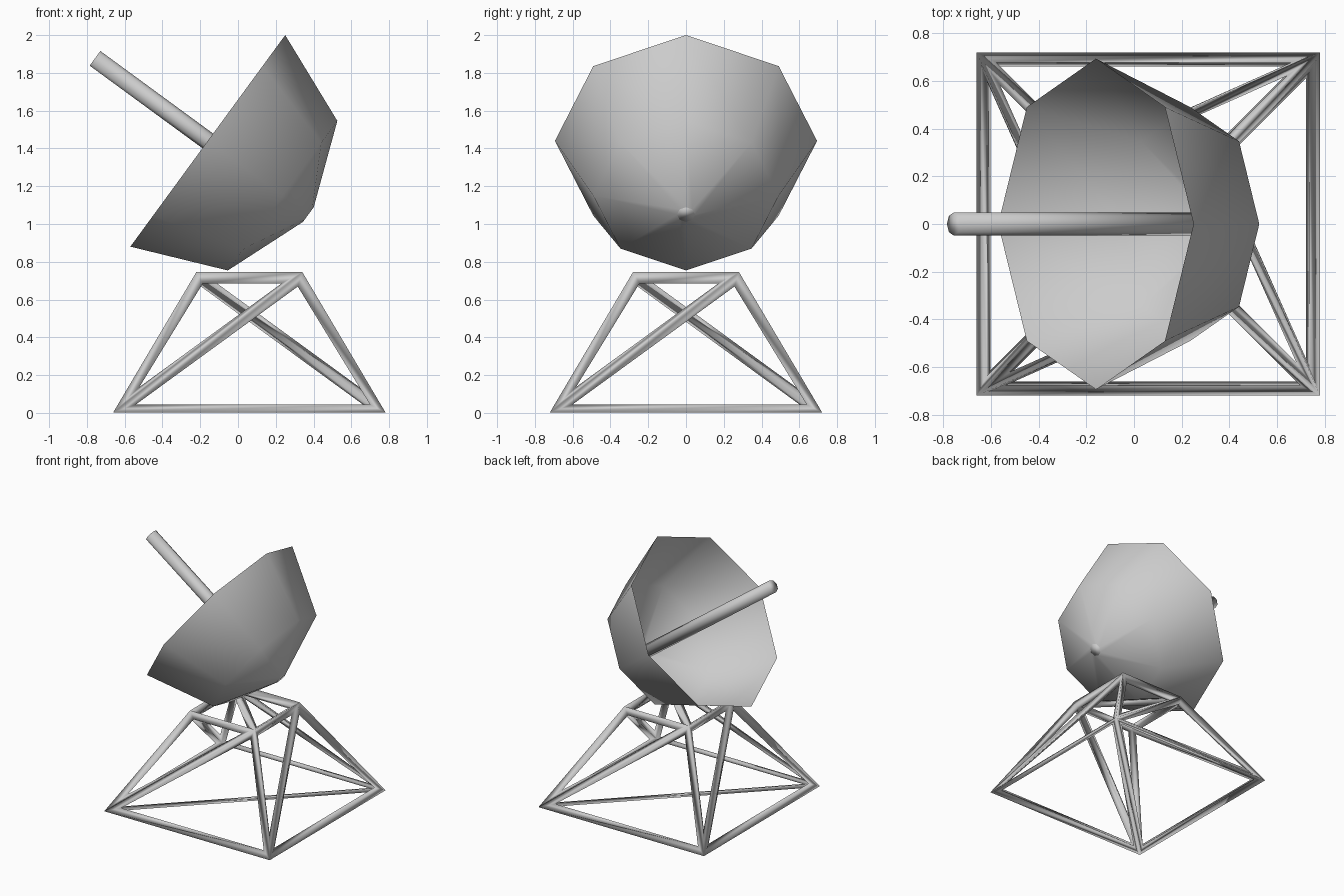
import bpy, bmesh, math
from mathutils import Vector

if "Cube" in bpy.data.objects:
    bpy.data.objects.remove(bpy.data.objects["Cube"])


def finish(bm, name):
    bmesh.ops.recalc_face_normals(bm, faces=bm.faces[:])
    me = bpy.data.meshes.new(name)
    bm.to_mesh(me)
    bm.free()
    for p in me.polygons:
        p.use_smooth = True
    ob = bpy.data.objects.new(name, me)
    bpy.context.collection.objects.link(ob)
    return ob


# Dish axis frame: "back" points out of the bowl's rear, "up" lies in the rim plane
RIM = Vector((-0.16, 0, 1.44))
UP = Vector((0.82, 0, 1.12)).normalized()
SIDE = Vector((0, 1, 0))
BACK = Vector((UP.z, 0, -UP.x))


def revolve(name, profile, sides=8, cap=False):
    """Spin (radius, depth) pairs around the dish axis."""
    bm = bmesh.new()
    rings = []
    for r, d in profile:
        rings.append([bm.verts.new(RIM + BACK * d
                      + (UP * math.cos(a) + SIDE * math.sin(a)) * r)
                      for a in (2 * math.pi * i / sides for i in range(sides))])
    for lo, hi in zip(rings, rings[1:]):
        for i in range(sides):
            j = (i + 1) % sides
            bm.faces.new((lo[i], lo[j], hi[j], hi[i]))
    if cap:
        bm.faces.new(rings[0])
        bm.faces.new(rings[-1])
    return finish(bm, name)


def lattice(name, bm, width, depth):
    """Turn every edge of a closed mesh into a diamond-section bar."""
    bmesh.ops.recalc_face_normals(bm, faces=bm.faces[:])
    bm.normal_update()
    out = bmesh.new()
    outer = {v: out.verts.new(v.co + v.normal * depth) for v in bm.verts}
    inner = {v: out.verts.new(v.co - v.normal * depth) for v in bm.verts}
    for f in bm.faces:
        inset = []
        for l in f.loops:
            a = (l.link_loop_next.vert.co - l.vert.co).normalized()
            b = (l.link_loop_prev.vert.co - l.vert.co).normalized()
            k = width / math.sin(a.angle(b) / 2)
            inset.append(out.verts.new(l.vert.co + (a + b).normalized() * k))
        n = len(inset)
        for i, l in enumerate(f.loops):
            v, w = l.vert, l.link_loop_next.vert
            p, q = inset[i], inset[(i + 1) % n]
            out.faces.new((outer[v], outer[w], q, p))
            out.faces.new((inner[w], inner[v], p, q))
    bm.free()
    return finish(out, name)


# Half-sphere bowl and feed rod through its centre
R = 0.694
revolve("dish", [(R, 0), (R * math.sqrt(0.5), R * math.sqrt(0.5)), (0.048, 0.66)])
revolve("feed_rod", [(0.048, 0.66), (0.048, -0.74)], cap=True)

# Truss stand: triangulated square frustum
bm = bmesh.new()
corners = [(-1, -1), (1, -1), (1, 1), (-1, 1)]
base = [bm.verts.new((0.06 + 0.697 * x, 0.697 * y, 0.0137)) for x, y in corners]
top = [bm.verts.new((0.06 + 0.267 * x, 0.267 * y, 0.716)) for x, y in corners]
for i in range(4):
    j = (i + 1) % 4
    bm.faces.new((base[i], base[j], top[j]))
    bm.faces.new((base[i], top[j], top[i]))
bm.faces.new((base[0], base[2], base[1]))
bm.faces.new((base[0], base[3], base[2]))
bm.faces.new((top[1], top[3], top[0]))
bm.faces.new((top[1], top[2], top[3]))
lattice("truss_stand", bm, 0.035, 0.035)
